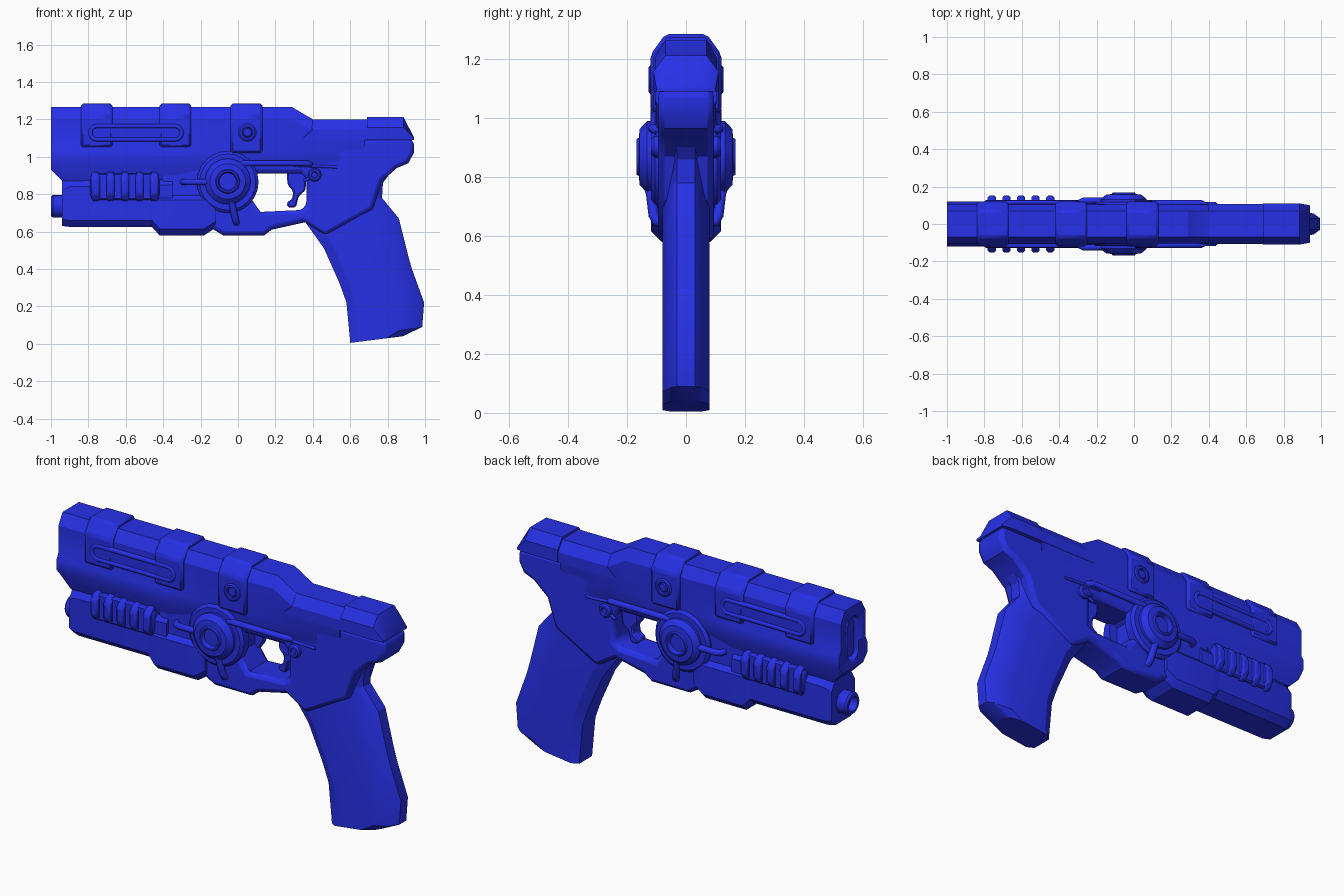
import bpy, bmesh, math
from mathutils import Vector

if "Cube" in bpy.data.objects:
    bpy.data.objects.remove(bpy.data.objects["Cube"])

blue = bpy.data.materials.new("blue")
blue.diffuse_color = (0.02, 0.03, 0.8, 1)
blue.use_nodes = True
blue.node_tree.nodes["Principled BSDF"].inputs["Base Color"].default_value = blue.diffuse_color


def activate(ob):
    bpy.ops.object.select_all(action='DESELECT')
    ob.select_set(True)
    bpy.context.view_layer.objects.active = ob


def finish(ob, mirror=False, bevel=0.0, angle=30):
    """Material, shading, and optional mirror across y = 0."""
    ob.data.materials.append(blue)
    activate(ob)
    bpy.ops.object.shade_smooth_by_angle(angle=math.radians(angle))
    if bevel:
        m = ob.modifiers.new("bevel", 'BEVEL')
        m.width, m.segments, m.limit_method = bevel, 1, 'ANGLE'
    if mirror:
        ob.modifiers.new("mirror", 'MIRROR').use_axis = (False, True, False)
    return ob


def loft(name, rings, closed=False, **kw):
    """Skin a list of equal-length point rings, capping the ends."""
    bm = bmesh.new()
    vs = [[bm.verts.new(p) for p in r] for r in rings]
    n = len(rings[0])
    pairs = list(zip(vs, vs[1:])) + ([(vs[-1], vs[0])] if closed else [])
    for a, b in pairs:
        for i in range(n):
            bm.faces.new((a[i], a[(i + 1) % n], b[(i + 1) % n], b[i]))
    if not closed:
        bm.faces.new(vs[0])
        bm.faces.new(vs[-1])
    bmesh.ops.recalc_face_normals(bm, faces=bm.faces)
    me = bpy.data.meshes.new(name)
    bm.to_mesh(me)
    bm.free()
    ob = bpy.data.objects.new(name, me)
    bpy.context.collection.objects.link(ob)
    return finish(ob, **kw)


def section(x, half):
    """Symmetric cross-section ring at x from half points (y, z), top to bottom."""
    return [(x, y, z) for y, z in half] + [(x, -y, z) for y, z in reversed(half)]


def prism(name, pts, y0, y1, **kw):
    return loft(name, [[(x, y, z) for x, z in pts] for y in (y0, y1)], **kw)


def lathe(name, prof, centre, axis, n=32, **kw):
    """Revolve (radius, offset) points about an axis; offset runs to -axis."""
    rings = []
    for r, d in prof:
        ring = []
        for i in range(n):
            c, s = r * math.cos(i * math.tau / n), r * math.sin(i * math.tau / n)
            ring.append(Vector(centre) + Vector((c, -d, s) if axis == 'y' else (-d, c, s)))
        rings.append(ring)
    return loft(name, rings, **kw)


def tube(name, pts, r, cyclic=False):
    cu = bpy.data.curves.new(name, 'CURVE')
    cu.dimensions, cu.bevel_depth, cu.bevel_resolution, cu.use_fill_caps = '3D', r, 3, True
    sp = cu.splines.new('POLY')
    sp.points.add(len(pts) - 1)
    for p, q in zip(sp.points, pts):
        p.co = (*q, 1)
    sp.use_cyclic_u = cyclic
    ob = bpy.data.objects.new(name, cu)
    bpy.context.collection.objects.link(ob)
    activate(ob)
    bpy.ops.object.convert(target='MESH')
    return finish(bpy.context.object, mirror=True, angle=50)


def capsule(u0, u1, v, r, n=8):
    """Outline of a slot running from u0 to u1 at height v."""
    arc = [math.pi * (i / n - 0.5) for i in range(n + 1)]
    return ([(u1 - r + r * math.cos(a), v + r * math.sin(a)) for a in arc]
            + [(u0 + r - r * math.cos(a), v - r * math.sin(a)) for a in arc])


def cut(ob, cutter):
    m = ob.modifiers.new("cut", 'BOOLEAN')
    m.object, m.solver = cutter, 'EXACT'
    activate(ob)
    bpy.ops.object.modifier_move_to_index(modifier="cut", index=0)
    bpy.ops.object.modifier_apply(modifier="cut")
    bpy.data.objects.remove(cutter)


# Upper body: chamfered top, narrow waist, bulged lower edge
def upper(x, top, bulge, low):
    return section(x, [(0.07, top), (0.105, top - 0.06), (0.105, 1.06),
                       (bulge, 1.03), (bulge, 0.97), (0.085, low)])


body = loft("upper_body", [upper(-1, 1.265, 0.12, 0.93), upper(-0.94, 1.265, 0.12, 0.87),
                           upper(-0.35, 1.265, 0.12, 0.87), upper(-0.15, 1.265, 0.105, 0.92),
                           upper(0.29, 1.265, 0.1, 0.93), upper(0.40, 1.2, 0.1, 0.95),
                           upper(0.68, 1.195, 0.09, 0.96)])
slot = [(z, y) for z, y in capsule(0.97, 1.21, 0, 0.045)]
cut(body, loft("slot_cutter", [[(x, y, z) for z, y in slot] for x in (-1.1, -0.96)]))
loft("muzzle_insert", [[(x, y * 0.65, 1.09 + (z - 1.09) * 0.85) for z, y in slot] for x in (-0.985, -0.9)])

# Three raised bands over the upper body
for i, (x0, x1, low) in enumerate([(-0.84, -0.67, 1.05), (-0.42, -0.25, 1.05), (-0.04, 0.13, 1.02)]):
    half = [(0.07, 1.285), (0.12, 1.215), (0.12, low)]
    loft(f"band_{i + 1}", [section(x, half) for x in (x0, x1)], bevel=0.012)

# Side rail: recessed panel with a raised rim
prism("rail_panel", capsule(-0.8, -0.29, 1.128, 0.045), -0.09, -0.117, mirror=True)
tube("rail_rim", [(x, -0.115, z) for x, z in capsule(-0.79, -0.3, 1.128, 0.036)], 0.012, True)

# Round button on the rear band
lathe("band_button", [(0.05, 0.1), (0.048, 0.122), (0.04, 0.128), (0.03, 0.128), (0.026, 0.118),
                      (0.02, 0.126), (0.004, 0.128)], (0.05, 0, 1.13), 'y', 20, mirror=True)

# Rear cap with stepped top and sloped back
def cap(x, top, w=0.107, low=1.09):
    return section(x, [(0.07, top), (w, max(top - 0.055, low + 0.01)), (w, low)])


loft("rear_cap_front", [cap(0.35, 1.14), cap(0.40, 1.2), cap(0.70, 1.2)])
loft("rear_cap_block", [cap(0.69, 1.212, 0.11), cap(0.885, 1.212, 0.11), cap(0.94, 1.105, 0.1)])

# Frame with trigger guard opening
frame = prism("frame", [(-0.45, 1.0), (0.35, 1.095), (0.925, 1.095), (0.94, 1.07), (0.94, 1.02),
                        (0.91, 0.965), (0.85, 0.94), (0.77, 0.87), (0.72, 0.72), (0.47, 0.58),
                        (0.36, 0.65), (0.18, 0.61), (0.14, 0.58), (-0.08, 0.58), (-0.13, 0.61),
                        (-0.35, 0.65)], -0.095, 0.095)
cut(frame, prism("guard_cutter", [(0.06, 0.79), (0.06, 0.895), (0.08, 0.91), (0.34, 0.91),
                                  (0.365, 0.88), (0.365, 0.735), (0.33, 0.715), (0.12, 0.705)], -0.3, 0.3))
m = frame.modifiers.new("bevel", 'BEVEL')
m.width, m.segments, m.limit_method = 0.022, 2, 'ANGLE'
m.angle_limit = math.radians(60)

# Trigger
prism("trigger", [(0.26, 0.92), (0.37, 0.92), (0.36, 0.82), (0.325, 0.79), (0.31, 0.73), (0.265, 0.73),
                  (0.26, 0.755), (0.29, 0.775), (0.295, 0.815), (0.265, 0.85)], -0.035, 0.035, bevel=0.008)

# Grip lofted from front and back outlines
def grip_ring(fx, fz, bx, bz):
    half = [(0, 0.055), (0.12, 0.08), (0.68, 0.08), (0.92, 0.055), (1, 0.03)]
    full = half + [(t, -y) for t, y in reversed(half)]
    return [(fx + t * (bx - fx), y, fz + t * (bz - fz)) for t, y in full]


loft("grip", [grip_ring(*r) for r in [
    (0.39, 0.93, 0.84, 0.95), (0.375, 0.8, 0.775, 0.86), (0.36, 0.65, 0.77, 0.78), (0.46, 0.51, 0.86, 0.67),
    (0.54, 0.33, 0.91, 0.47), (0.555, 0.29, 0.93, 0.40), (0.58, 0.22, 0.995, 0.22),
    (0.598, 0.03, 0.985, 0.09), (0.60, 0.005, 0.88, 0.04)]], angle=25)

# Lower tube and the deeper block behind it
def lower(x, low, top, w=0.11):
    return section(x, [(0.07, top), (w, top - 0.05), (w, low + 0.035), (w - 0.035, low)])


loft("lower_tube", [lower(-0.94, 0.63, 0.87, 0.1), lower(-0.90, 0.625, 0.89), lower(-0.35, 0.625, 0.9)])
loft("lower_block", [lower(-0.46, 0.625, 0.82, 0.112), lower(-0.42, 0.58, 0.82, 0.118),
                     lower(-0.18, 0.58, 0.82, 0.118), lower(-0.12, 0.62, 0.82, 0.112)])
lathe("lower_nozzle", [(0.06, 0.9), (0.06, 0.99), (0.052, 1.0), (0.038, 1.0), (0.034, 0.96), (0.004, 0.96)],
      (0, 0, 0.735), 'x', 20)

# Ribbed side grip
prism("rib_base", [(-0.79, 0.79), (-0.77, 0.77), (-0.44, 0.77), (-0.42, 0.79), (-0.42, 0.89),
                   (-0.44, 0.91), (-0.77, 0.91), (-0.79, 0.89)], -0.08, -0.128, mirror=True, bevel=0.006)
rib = [(-0.09, 0.92), (-0.125, 0.915), (-0.152, 0.88), (-0.152, 0.8), (-0.125, 0.765), (-0.09, 0.76)]
for i in range(5):
    x = -0.76 + i * 0.078
    loft(f"rib_{i + 1}", [[(x + d, y, z) for y, z in rib] for d in (-0.022, 0.022)], mirror=True, bevel=0.01)

# Side dial: mounting plate and stepped ring
lathe("dial_plate", [(0.165, 0.06), (0.165, 0.105), (0.15, 0.118), (0.004, 0.118)],
      (-0.055, 0, 0.865), 'y', 24, mirror=True)
lathe("dial", [(0.12, 0.08), (0.122, 0.132), (0.095, 0.157), (0.065, 0.16), (0.06, 0.168), (0.052, 0.168),
               (0.045, 0.145), (0.004, 0.145)], (-0.055, 0, 0.868), 'y', mirror=True)

# Pipes leaving the dial
tube("front_pipe", [(-0.15, -0.125, 0.865), (-0.27, -0.125, 0.865), (-0.29, -0.115, 0.865),
                    (-0.295, -0.09, 0.865)], 0.017)
tube("lower_pipe", [(-0.04, -0.13, 0.78), (-0.03, -0.118, 0.74), (-0.015, -0.11, 0.67),
                    (-0.01, -0.1, 0.65), (-0.008, -0.075, 0.645)], 0.018)
tube("rear_pipe", [(0.0, -0.11, 0.945), (0.03, -0.112, 0.965), (0.36, -0.112, 0.965),
                   (0.385, -0.1, 0.96), (0.39, -0.07, 0.955)], 0.016)
tube("thin_rod", [(0.3, -0.1, 0.955), (0.53, -0.095, 0.945)], 0.008)

# Pivot knob above the trigger
lathe("pivot_knob", [(0.036, 0.08), (0.036, 0.108), (0.028, 0.118), (0.018, 0.118), (0.014, 0.11), (0.004, 0.11)],
      (0.41, 0, 0.903), 'y', 20, mirror=True)
tube("pivot_pin", [(0.41, -0.1, 0.9), (0.35, -0.1, 0.87)], 0.008)
